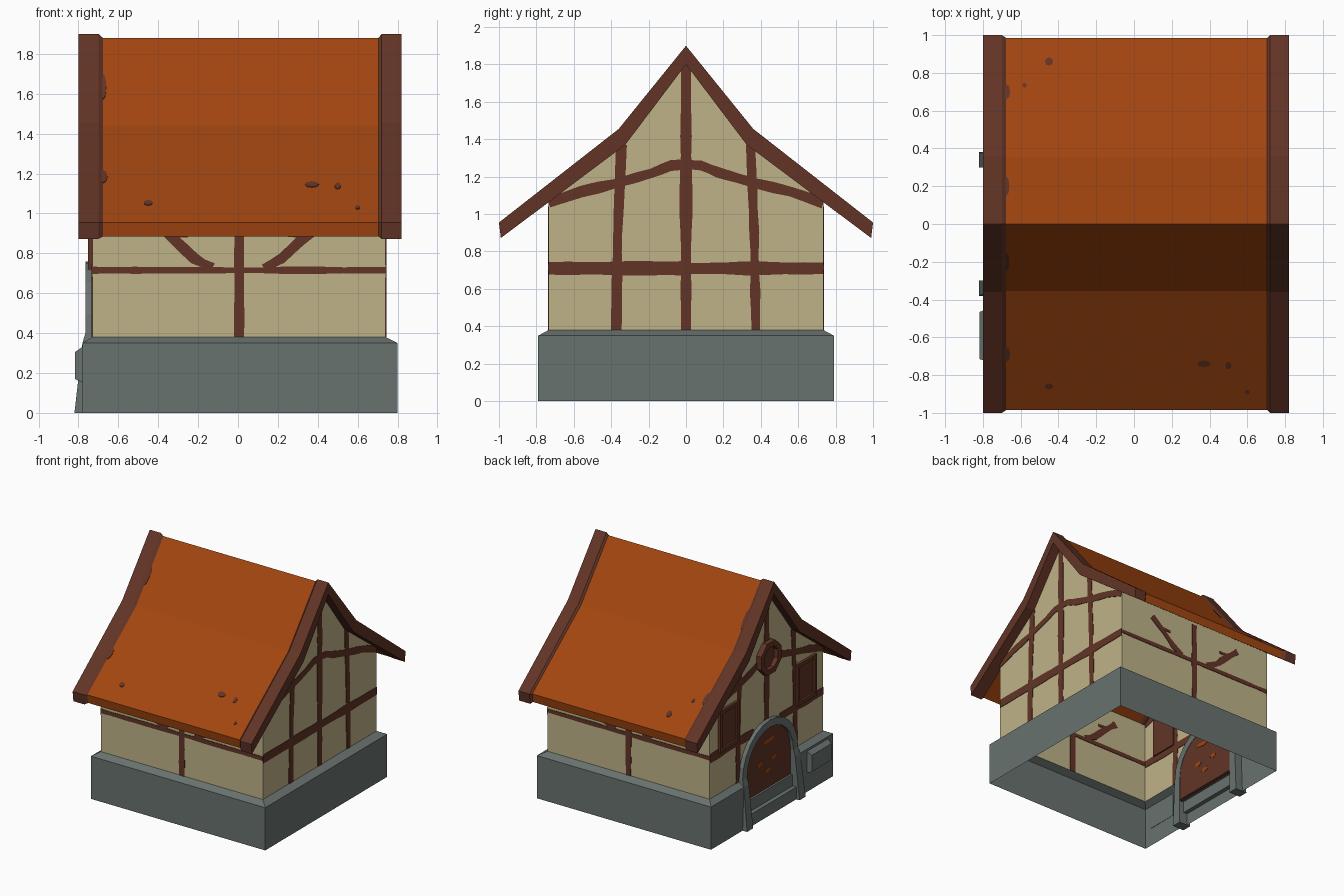
import bpy, bmesh, math, random
from mathutils import Vector

if "Cube" in bpy.data.objects:
    bpy.data.objects.remove(bpy.data.objects["Cube"])

random.seed(4)


def material(name, col):
    m = bpy.data.materials.new(name)
    m.diffuse_color = (*col, 1)
    m.use_nodes = True
    m.node_tree.nodes["Principled BSDF"].inputs["Base Color"].default_value = m.diffuse_color
    return m


STONE = material("grey stone", (0.140, 0.170, 0.158))
PLASTER = material("cream plaster", (0.520, 0.450, 0.250))
WOOD = material("brown timber", (0.122, 0.034, 0.019))
TILE = material("orange roof", (0.360, 0.060, 0.005))


def mesh(name, verts, faces, mats, rule=None):
    me = bpy.data.meshes.new(name)
    me.from_pydata([tuple(v) for v in verts], [], faces)
    for m in mats:
        me.materials.append(m)
    bm = bmesh.new()
    bm.from_mesh(me)
    bmesh.ops.recalc_face_normals(bm, faces=bm.faces)
    for f in bm.faces:
        if rule:
            f.material_index = rule(f.calc_center_median())
    bm.to_mesh(me)
    bm.free()
    ob = bpy.data.objects.new(name, me)
    bpy.context.collection.objects.link(ob)
    return ob


def loft(name, rings, mats, rule=None, closed=True, caps=True):
    """Skin a list of equal-length rings."""
    n = len(rings[0])
    verts = [v for r in rings for v in r]
    faces = [(i * n + j, i * n + (j + 1) % n, (i + 1) * n + (j + 1) % n, (i + 1) * n + j)
             for i in range(len(rings) - 1) for j in range(n if closed else n - 1)]
    if caps:
        faces += [tuple(range(n)), tuple(range((len(rings) - 1) * n, len(rings) * n))]
    return mesh(name, verts, faces, mats, rule)


def box(name, lo, hi, mat):
    ring = [(lo[0], lo[1]), (hi[0], lo[1]), (hi[0], hi[1]), (lo[0], hi[1])]
    return loft(name, [[(x, y, z) for x, y in ring] for z in (lo[2], hi[2])], [mat])


# wall-plane mappings: u along the wall, v up, d outward
def right(u, v, d): return (0.74 + d, u, v)
def left(u, v, d): return (-0.73 - d, u, v)
def front(u, v, d): return (u, -0.735 - d, v)
def back(u, v, d): return (u, 0.735 + d, v)


def plate(name, pts, wall, mat, d0=-0.004, d1=0.004):
    return loft(name, [[wall(u, v, d) for u, v in pts] for d in (d0, d1)], [mat])


def timber(name, pts, width, wall):
    """Thin hand-cut beam with a slightly uneven outline, showing on both wall sides."""
    rings = []
    for k in range(len(pts) - 1):
        a, b = Vector(pts[k]), Vector(pts[k + 1])
        steps = max(2, int((b - a).length / 0.1))
        for i in range(0 if k == 0 else 1, steps + 1):
            p = a.lerp(b, i / steps)
            t = (b - a).normalized()
            w = width / 2 * random.uniform(0.82, 1.15)
            q, r = p + Vector((-t.y, t.x)) * w, p - Vector((-t.y, t.x)) * w
            rings.append([wall(q.x, q.y, 0.004), wall(r.x, r.y, 0.004),
                          wall(r.x, r.y, -0.004), wall(q.x, q.y, -0.004)])
    return loft(name, rings, [WOOD])


# stone foundation: open shell with a bevelled top and a gap for the door
outer = [(-0.78, 0.3), (-0.78, 0.79), (0.8, 0.79), (0.8, -0.79), (-0.78, -0.79), (-0.78, -0.3)]
inner = [(-0.73, 0.3), (-0.73, 0.735), (0.74, 0.735), (0.74, -0.735), (-0.73, -0.735), (-0.73, -0.3)]
loft("foundation", [[(x, y, 0) for x, y in outer], [(x, y, 0.35) for x, y in outer],
                    [(x, y, 0.38) for x, y in inner]], [STONE], closed=False, caps=False)

# plaster walls: open-bottomed gabled shell
gable = [(-0.735, 0.38), (-0.735, 1.065), (-0.325, 1.375), (0, 1.81),
         (0.325, 1.375), (0.735, 1.065), (0.735, 0.38)]
mesh("walls", [(x, y, z) for x in (-0.73, 0.74) for y, z in gable],
     [tuple(range(7)), tuple(range(7, 14)), (0, 1, 8, 7), (5, 6, 13, 12)], [PLASTER])

# roof: orange slab with thicker timber verges at both ends
verge = [(-1, 0.955), (-0.36, 1.455), (0, 1.9), (0.36, 1.455), (1, 0.955),
         (0.99, 0.872), (0.325, 1.37), (0, 1.8), (-0.325, 1.37), (-0.99, 0.872)]
slab = [(-0.985, 0.955), (-0.355, 1.44), (0, 1.88), (0.355, 1.44), (0.985, 0.955),
        (0.975, 0.885), (0.325, 1.38), (0, 1.812), (-0.325, 1.38), (-0.975, 0.885)]
loft("roof", [[(x, y, z) for y, z in prof] for x, prof in
              ((-0.8, verge), (-0.7, verge), (-0.677, slab), (0.705, slab), (0.72, verge), (0.82, verge))],
     [WOOD, TILE], rule=lambda c: 1 if abs(c.x) < 0.3 else 0)


# worn brown patches on the roof
def roof_z(y):
    y = abs(y)
    return 1.88 - y * 0.44 / 0.355 if y < 0.355 else 1.44 - (y - 0.355) * 0.485 / 0.63


for x, y, rx, ry in ((0.37, -0.74, 0.035, 0.018), (0.5, -0.75, 0.016, 0.02), (-0.45, -0.86, 0.022, 0.016),
                     (0.6, -0.89, 0.012, 0.012), (-0.45, 0.86, 0.022, 0.022), (-0.58, 0.735, 0.012, 0.012),
                     (-0.675, 0.7, 0.02, 0.04), (-0.675, 0.2, 0.015, 0.05), (-0.675, -0.2, 0.015, 0.05),
                     (-0.675, -0.69, 0.02, 0.04)):
    pts = [(x + rx * math.cos(a * math.pi / 4), y + ry * math.sin(a * math.pi / 4)) for a in range(8)]
    loft("roof_patch", [[(p, q, roof_z(q) + h) for p, q in pts] for h in (-0.002, 0.004)], [WOOD])

# gable timbers, with the lower parts left out around the door
for wall, tag in ((right, "right"), (left, "left")):
    timber(tag + "_king_post", [(0, 0.38 if tag == "right" else 0.74), (0, 1.83)], 0.062, wall)
    for s in (-1, 1):
        timber(tag + "_post", [(s * 0.373, 0.38), (s * 0.365, 0.9), (s * 0.345, 1.37)], 0.052, wall)
        timber(tag + "_collar", [(0, 1.265), (s * 0.08, 1.26), (s * 0.18, 1.22),
                                 (s * 0.37, 1.165), (s * 0.56, 1.12), (s * 0.735, 1.06)], 0.056, wall)
        timber(tag + "_rail", [(s * (0 if tag == "right" else 0.17), 0.71), (s * 0.735, 0.71)], 0.07, wall)

# eave-wall timbers with curved braces
for wall, tag in ((front, "front"), (back, "back")):
    timber(tag + "_rail", [(-0.73, 0.715), (0.74, 0.715)], 0.032, wall)
    timber(tag + "_post", [(0.006, 0.38), (0.006, 1.04)], 0.048, wall)
    for s in (-1, 1):
        timber(tag + "_brace", [(s * 0.13, 0.725), (s * 0.22, 0.775), (s * 0.31, 0.86), (s * 0.43, 0.96)], 0.05, wall)
        timber(tag + "_brace_fork", [(s * 0.25, 0.89), (s * 0.36, 0.895)], 0.022, wall)


# door with arched top and orange fittings
def arch(r, base, spring, n=12):
    return [(r, base)] + [(r * math.cos(math.pi * i / n), spring + r * math.sin(math.pi * i / n))
                          for i in range(n + 1)] + [(-r, base)]


plate("door", arch(0.305, 0.19, 0.4), left, WOOD, -0.012, 0.008)
for u, v, w in ((-0.02, 0.58, 0.09), (0.1, 0.42, 0.035), (-0.08, 0.42, 0.04), (0.0, 0.34, 0.04)):
    plate("door_fitting", [(u - w, v), (u, v - 0.018), (u + w, v - 0.005), (u + w * 0.6, v + 0.018), (u - w * 0.5, v + 0.018)],
          left, TILE, -0.015, 0.011)

# stone door surround: flared legs and round arch
path_o = [(0.38, 0), (0.365, 0.35)] + arch(0.36, 0, 0.4)[1:-1] + [(-0.365, 0.35), (-0.38, 0)]
path_i = [(0.3, 0), (0.3, 0.35)] + arch(0.3, 0, 0.4)[1:-1] + [(-0.3, 0.35), (-0.3, 0)]
rings = []
for (yo, zo), (yi, zi) in zip(path_o, path_i):
    fx = -0.82 + 0.04 * min(1, zo / 0.35)
    if zo > 0.36:
        fx = -0.765
    rings.append([(fx, yo, zo), (fx, yi, zi), (-0.715, yi, zi), (-0.715, yo, zo)])
loft("door_surround", rings, [STONE])

# doorsteps: open shell of risers and treads
steps = [(-0.79, 0), (-0.79, 0.1), (-0.755, 0.1), (-0.755, 0.195), (-0.71, 0.195)]
loft("doorsteps", [[(x, y, z) for x, z in steps] for y in (-0.3, 0.3)], [STONE], closed=False, caps=False)

# raised stone block beside the door
loft("foundation_block", [[(x, y, z) for y, z in ((a, c), (b, c), (b, e), (a, e))]
                          for x, a, b, c, e in ((-0.775, -0.73, -0.45, 0.15, 0.335),
                                                (-0.817, -0.715, -0.465, 0.17, 0.305))], [STONE])

# shuttered windows in the door wall
for s in (-1, 1):
    y = s * 0.5
    plate("window_panel", [(y - 0.12, 0.73), (y + 0.12, 0.73), (y + 0.12, 1.05), (y - 0.12, 1.05)], left, WOOD, -0.015, 0.006)
    for a in (-0.11, 0.11):
        box("window_side", (-0.752, y + a - 0.015, 0.72), (-0.73, y + a + 0.015, 1.06), WOOD)
    for z in (0.735, 1.045):
        box("window_rail", (-0.752, y - 0.125, z - 0.015), (-0.73, y + 0.125, z + 0.015), WOOD)


# eight-sided gable window
def octagon(r, x):
    return [(x, r * math.cos((i + 0.5) * math.pi / 4), 1.27 + r * math.sin((i + 0.5) * math.pi / 4)) for i in range(8)]


loft("gable_window", [octagon(0.14, -0.72), octagon(0.14, -0.775), octagon(0.095, -0.775), octagon(0.095, -0.738)], [WOOD])
